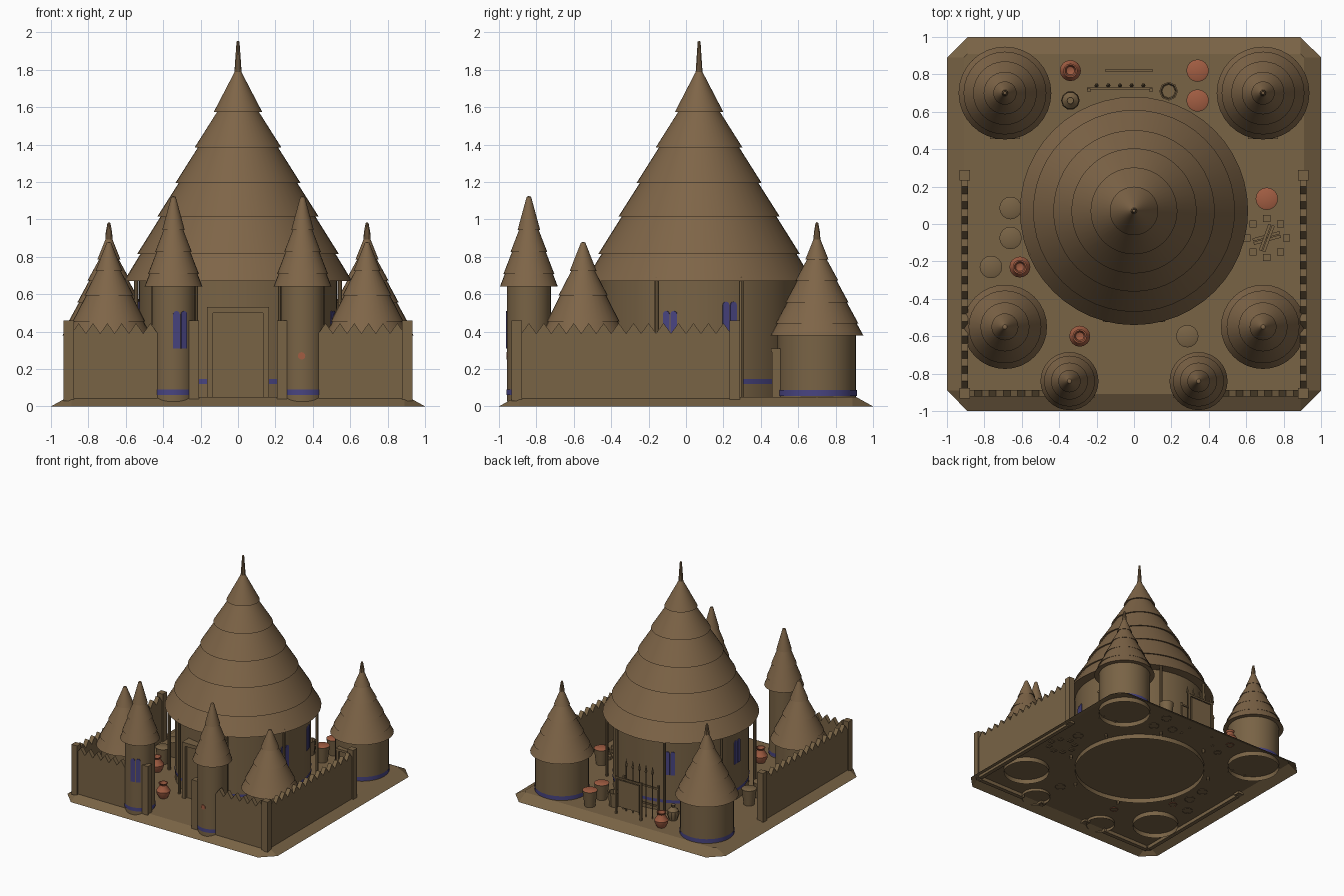
import bpy, bmesh
from math import sin, cos, pi, radians
from mathutils import Matrix, Vector

if "Cube" in bpy.data.objects:
    bpy.data.objects.remove(bpy.data.objects["Cube"])


def material(name, rgb):
    m = bpy.data.materials.new(name)
    m.use_nodes = True
    m.diffuse_color = (*rgb, 1)
    m.node_tree.nodes["Principled BSDF"].inputs["Base Color"].default_value = (*rgb, 1)
    return m


EARTH = material("earth_brown", (0.19, 0.125, 0.06))
THATCH = material("thatch_brown", (0.21, 0.13, 0.064))
CLAY = material("clay_red", (0.36, 0.11, 0.055))
BLUE = material("paint_blue", (0.065, 0.058, 0.22))


def finish(name, bm, mat, smooth=False, recalc=True):
    if recalc:
        bmesh.ops.recalc_face_normals(bm, faces=bm.faces)
    me = bpy.data.meshes.new(name)
    bm.to_mesh(me)
    bm.free()
    me.materials.append(mat)
    ob = bpy.data.objects.new(name, me)
    bpy.context.collection.objects.link(ob)
    if smooth:
        bpy.ops.object.select_all(action='DESELECT')
        ob.select_set(True)
        bpy.context.view_layer.objects.active = ob
        bpy.ops.object.shade_smooth_by_angle(angle=radians(30))
    return ob


def lathe(name, profile, mat, x, y, segs=32):
    """Revolve (radius, z) points, listed upward along the outside."""
    bm = bmesh.new()
    rings = []
    for r, z in profile:
        if r == 0:
            rings.append([bm.verts.new((x, y, z))] * segs)
        else:
            rings.append([bm.verts.new((x + r * cos(2 * pi * i / segs),
                                        y + r * sin(2 * pi * i / segs), z)) for i in range(segs)])
    for a, b in zip(rings, rings[1:]):
        for i in range(segs):
            j = (i + 1) % segs
            corners = list(dict.fromkeys((a[i], a[j], b[j], b[i])))
            bm.faces.new(corners)
    return finish(name, bm, mat, segs > 8, False)


def box(name, centre, size, mat=EARTH, turn=0):
    bm = bmesh.new()
    bmesh.ops.create_cube(bm, size=1, matrix=Matrix.Translation(centre)
                          @ Matrix.Rotation(turn, 4, 'Z') @ Matrix.Diagonal((*size, 1)))
    return finish(name, bm, mat)


def plate(name, outline, origin, along, thick, mat):
    """Extrude an outline in (along, z) symmetrically about its plane."""
    u = Vector((cos(along), sin(along), 0))
    n = Vector((-sin(along), cos(along), 0))
    bm = bmesh.new()
    face = bm.faces.new([bm.verts.new(Vector(origin) + u * s + Vector((0, 0, z)) - n * thick / 2)
                         for s, z in outline])
    out = bmesh.ops.extrude_face_region(bm, geom=[face])
    bmesh.ops.translate(bm, vec=n * thick,
                        verts=[v for v in out["geom"] if isinstance(v, bmesh.types.BMVert)])
    return finish(name, bm, mat)


def roof(name, x, y, radius, levels, spire, segs=32):
    """Stepped thatch cone; levels are tier heights up to the apex."""
    low, top = levels[0], levels[-1]
    span = top - low
    lip = 0.025 * radius + 0.006
    rad = lambda z: max(0.012, radius * (top - z) / span)
    prof = [(0, low), (radius, low)]
    for a, b in zip(levels, levels[1:]):
        if a != low:
            prof.append((rad(a) + lip / 2, a - 0.006))
        prof.append((max(0.012, rad(b) - lip / 2), b))
    prof.append((0, top + 0.005))
    lathe(name, prof, THATCH, x, y, segs)
    if spire:
        lathe(name + "_spire", [(0.02, top - 0.025), (0.017, top + 0.02),
                                (0.008, spire - 0.005), (0, spire)], THATCH, x, y, 10)


def window(name, x, y, r, angle, low, high):
    """Pair of round-topped painted lancets on a round wall."""
    w = 0.018
    arch = [(w * cos(t * pi / 6), high - w + w * sin(t * pi / 6)) for t in range(7)]
    for side in (-1, 1):
        a = angle + side * 0.021 / r
        plate(name, [(-w, low), (w, low)] + arch,
              (x + r * cos(a), y + r * sin(a), 0), a + pi / 2, 0.009, BLUE)


# Ground slab: an open-bottomed skirt with clipped corners
def clipped(h, c):
    return [(h - c, -h), (h, c - h), (h, h - c), (h - c, h),
            (c - h, h), (-h, h - c), (-h, c - h), (c - h, -h)]


bm = bmesh.new()
bottom = [bm.verts.new((*p, 0)) for p in clipped(1, 0.11)]
deck = [bm.verts.new((*p, 0.05)) for p in clipped(0.91, 0.02)]
bm.faces.new(deck)
for i in range(8):
    j = (i + 1) % 8
    bm.faces.new((bottom[i], bottom[j], deck[j], deck[i]))
finish("ground_slab", bm, EARTH, recalc=False)

# Great hall
HX, HY, HR = 0, 0.07, 0.53
lathe("hall_wall", [(HR, 0.01), (HR, 0.69)], EARTH, HX, HY, 48)
lathe("hall_band", [(HR + 0.004, 0.12), (HR + 0.004, 0.145)], BLUE, HX, HY, 48)
roof("hall_roof", HX, HY, 0.61, [0.67, 0.82, 1.02, 1.2, 1.39, 1.58, 1.8], 1.955, 48)
for k in range(8):
    a = pi / 8 + k * pi / 4
    lathe("hall_post", [(0.012, 0.02), (0.012, 0.68), (0.009, 0.69), (0, 0.695)], EARTH,
          HX + 0.59 * cos(a), HY + 0.59 * sin(a), 8)
for deg, low, high in ((-17, 0.31, 0.51), (18, 0.36, 0.56), (116, 0.36, 0.56), (181, 0.36, 0.56)):
    window("hall_window", HX, HY, HR, radians(deg), low, high)

# Hall doorway
box("hall_door", (0, -0.44, 0.275), (0.27, 0.12, 0.45))
for s in (-1, 1):
    box("hall_door_jamb", (s * 0.15, -0.45, 0.29), (0.03, 0.15, 0.48))
box("hall_door_lintel", (0, -0.45, 0.515), (0.33, 0.15, 0.03))

# Towers, huts, gate posts and side walls, mirrored left and right
def zigzag_wall(name, start, length, along):
    n = round(length / 0.08)
    p = length / n
    teeth = []
    for i in range(n, 0, -1):
        teeth += [(i * p, 0.39), ((i - 0.5) * p, 0.445)]
    plate(name, [(0, 0.02), (length, 0.02)] + teeth + [(0, 0.39)], (*start, 0), along, 0.035, EARTH)


for s in (-1, 1):
    bx, by = s * 0.69, 0.70
    lathe("back_tower_wall", [(0.21, 0.01), (0.21, 0.40)], EARTH, bx, by)
    lathe("back_tower_band", [(0.214, 0.055), (0.214, 0.088)], BLUE, bx, by)
    roof("back_tower_roof", bx, by, 0.248, [0.38, 0.45, 0.56, 0.68, 0.79, 0.91], 0.985)
    box("back_tower_door", (bx, by - 0.215, 0.17), (0.11, 0.03, 0.24))
    for t in (-1, 1):
        box("back_tower_jamb", (bx + t * 0.065, by - 0.21, 0.17), (0.02, 0.06, 0.25))
    box("back_tower_lintel", (bx, by - 0.215, 0.3), (0.16, 0.06, 0.02))

    lathe("front_hut_wall", [(0.185, 0.01), (0.185, 0.40)], EARTH, s * 0.69, -0.55)
    lathe("front_hut_band", [(0.189, 0.055), (0.189, 0.088)], BLUE, s * 0.69, -0.55)
    roof("front_hut_roof", s * 0.69, -0.55, 0.225, [0.38, 0.46, 0.60, 0.73, 0.875], 0)

    lathe("gate_tower_wall", [(0.117, 0.025), (0.117, 0.66)], EARTH, s * 0.345, -0.84)
    lathe("gate_tower_band", [(0.121, 0.06), (0.121, 0.09)], BLUE, s * 0.345, -0.84)
    roof("gate_tower_roof", s * 0.345, -0.84, 0.155, [0.64, 0.715, 0.83, 0.95, 1.12], 0)

    for px, py in ((0.235, -0.9), (0.905, -0.905), (0.905, 0.26)):
        box("wall_post", (s * px, py, 0.245), (0.055, 0.055, 0.43))
    zigzag_wall("side_wall", (s * 0.905, -0.88), 1.12, pi / 2)
    zigzag_wall("front_wall", (0.43 if s > 0 else -0.89, -0.905), 0.46, 0)

window("gate_tower_window", -0.345, -0.84, 0.117, radians(-72), 0.31, 0.51)
disc = [(0.02 * cos(i * pi / 6), 0.27 + 0.02 * sin(i * pi / 6)) for i in range(12)]
plate("gate_tower_disc", disc, (0.34, -0.957, 0), 0, 0.008, CLAY)

# Baskets with filled tops
for x, y, fill in ((0.34, 0.82, CLAY), (0.34, 0.66, CLAY), (0.71, 0.135, CLAY),
                   (-0.66, 0.085, EARTH), (-0.66, -0.075, EARTH),
                   (-0.765, -0.23, EARTH), (0.285, -0.60, EARTH)):
    lathe("basket", [(0.042, 0.045), (0.058, 0.17), (0.06, 0.185), (0.055, 0.185)], EARTH, x, y, 16)
    lathe("basket_fill", [(0.06, 0.184), (0.05, 0.189), (0, 0.19)], fill, x, y, 16)

# Clay pots
POT = [(0.03, 0.045), (0.052, 0.085), (0.056, 0.11), (0.03, 0.15), (0.028, 0.16),
       (0.038, 0.175), (0.03, 0.175), (0.022, 0.15), (0, 0.14)]
for x, y in ((-0.34, 0.82), (-0.61, -0.23), (-0.29, -0.60)):
    lathe("clay_pot", POT, CLAY, x, y, 16)
lathe("brown_jar", [(0.03, 0.045), (0.05, 0.10), (0.045, 0.13), (0.015, 0.16),
                    (0.018, 0.18), (0, 0.18)], EARTH, -0.34, 0.66, 10)
lathe("open_barrel", [(0.04, 0.045), (0.05, 0.17), (0.042, 0.17), (0.036, 0.06), (0, 0.06)],
      EARTH, 0.185, 0.71, 8)

# Spear rack
for x in (-0.24, 0.09):
    box("rack_post", (x, 0.715, 0.19), (0.016, 0.02, 0.29))
for z in (0.16, 0.31):
    box("rack_bar", (-0.075, 0.725, z), (0.35, 0.012, 0.014))
for i in range(5):
    lathe("spear", [(0.005, 0.05), (0.005, 0.43), (0.012, 0.44), (0, 0.50)], EARTH,
          -0.2 + i * 0.0625, 0.74, 6)

# Hide stretching frame
for x in (-0.145, 0.09):
    box("frame_post", (x, 0.82, 0.21), (0.016, 0.016, 0.33))
box("frame_bar", (-0.028, 0.82, 0.36), (0.25, 0.012, 0.014))
box("stretched_hide", (-0.028, 0.82, 0.23), (0.20, 0.008, 0.23))

# Camp fire
for i in range(8):
    a = i * pi / 4
    box("fire_stone", (0.71 + 0.105 * cos(a), -0.075 + 0.105 * sin(a), 0.06), (0.038, 0.038, 0.035))
for deg, z in ((15, 0.065), (70, 0.08)):
    for off in (-0.01, 0.01):
        t = radians(deg)
        box("fire_log", (0.71 - off * sin(t), -0.075 + off * cos(t), z), (0.15, 0.016, 0.016), EARTH, t)
